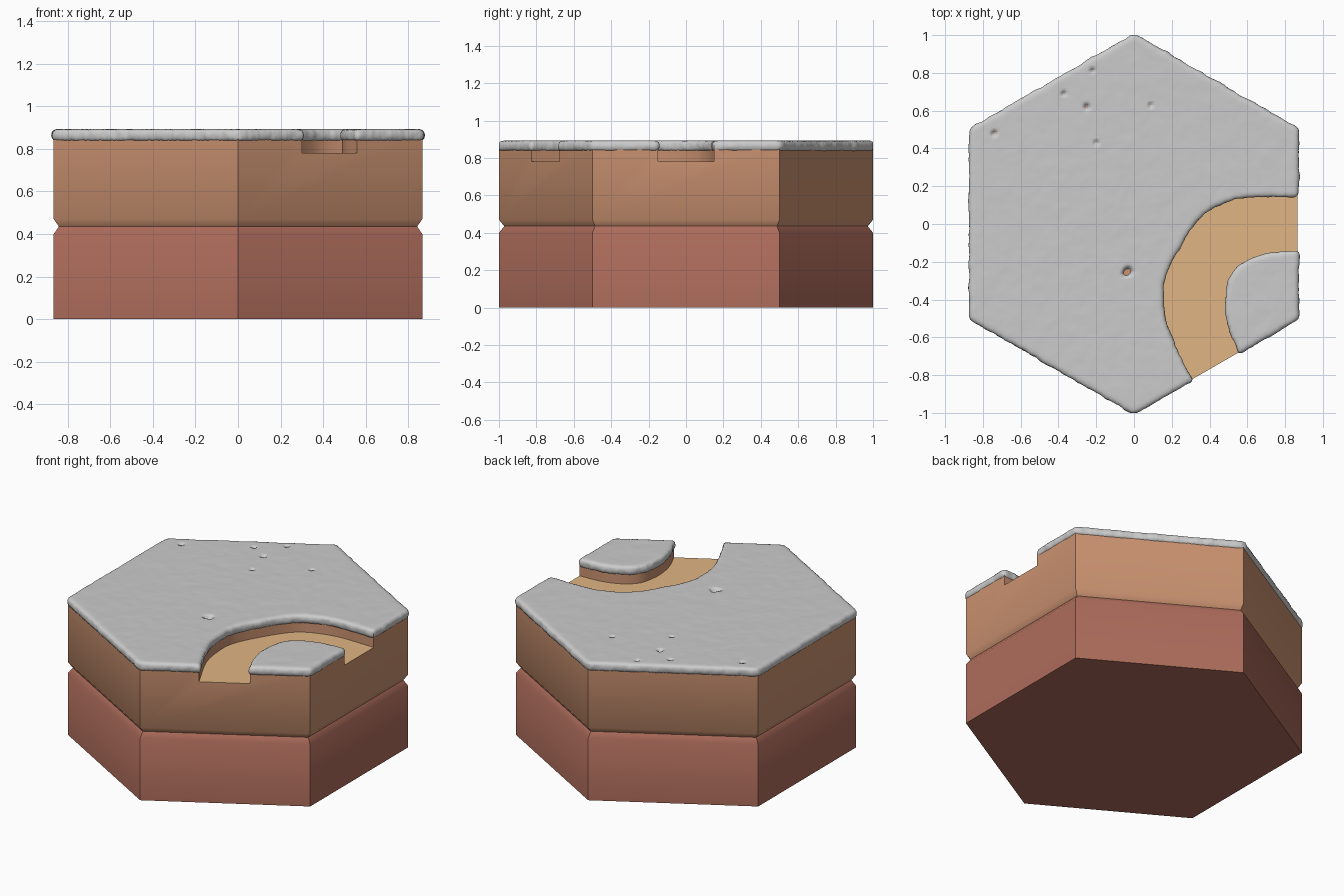
import bpy, bmesh, math
from mathutils import Vector, noise

if "Cube" in bpy.data.objects:
    bpy.data.objects.remove(bpy.data.objects["Cube"])

APO = math.sqrt(3) / 2


def material(name, rgb):
    m = bpy.data.materials.new(name)
    m.diffuse_color = (*rgb, 1)
    m.use_nodes = True
    m.node_tree.nodes["Principled BSDF"].inputs["Base Color"].default_value = m.diffuse_color
    return m


clay = material("clay", (0.42, 0.15, 0.105))
soil = material("soil", (0.60, 0.29, 0.165))
sand = material("sand", (0.75, 0.46, 0.23))


def new_object(name, bm, *mats):
    bmesh.ops.recalc_face_normals(bm, faces=bm.faces)
    me = bpy.data.meshes.new(name)
    bm.to_mesh(me)
    bm.free()
    ob = bpy.data.objects.new(name, me)
    bpy.context.collection.objects.link(ob)
    for m in mats:
        me.materials.append(m)
    return ob


def activate(ob):
    bpy.ops.object.select_all(action='DESELECT')
    ob.select_set(True)
    bpy.context.view_layer.objects.active = ob


def apply_all(ob):
    activate(ob)
    for m in list(ob.modifiers):
        bpy.ops.object.modifier_apply(modifier=m.name)


def hexagon(r=1.0):
    return [(r * math.sin(i * math.pi / 3), r * math.cos(i * math.pi / 3)) for i in range(6)]


def hex_stack(name, rings, *mats):
    bm = bmesh.new()
    loops = [[bm.verts.new((x, y, z)) for x, y in hexagon(r)] for r, z in rings]
    for a, b in zip(loops, loops[1:]):
        for i in range(6):
            j = (i + 1) % 6
            bm.faces.new((a[i], a[j], b[j], b[i]))
    bm.faces.new(loops[0])
    bm.faces.new(loops[-1])
    return new_object(name, bm, *mats)


def slab(name, outline, z0, z1, *mats):
    bm = bmesh.new()
    f = bm.faces.new([bm.verts.new((x, y, z0)) for x, y in outline])
    top = bmesh.ops.extrude_face_region(bm, geom=[f])
    bmesh.ops.translate(bm, vec=(0, 0, z1 - z0),
                        verts=[v for v in top["geom"] if isinstance(v, bmesh.types.BMVert)])
    return new_object(name, bm, *mats)


def smooth_path(pts, steps=4):
    # Catmull-Rom through the points
    p = [Vector(q) for q in pts]
    p = [2 * p[0] - p[1]] + p + [2 * p[-1] - p[-2]]
    out = []
    for a, b, c, d in zip(p, p[1:], p[2:], p[3:]):
        for k in range(steps):
            t = k / steps
            out.append(0.5 * (2 * b + (c - a) * t + (2 * a - 5 * b + 4 * c - d) * t * t
                              + (3 * b - a - 3 * c + d) * t ** 3))
    return [tuple(v) for v in out + [p[-2]]]


# Curved road edges, from the right side to the lower right side
road_out = smooth_path([(APO, .15), (.61, .15), (.43, .10), (.33, .02), (.22, -.15),
                        (.16, -.28), (.15, -.40), (.18, -.58), (.30, -.827)])
road_in = smooth_path([(APO, -.15), (.72, -.16), (.60, -.20), (.52, -.27), (.495, -.36),
                       (.49, -.45), (.51, -.56), (.56, -.677)])

# Lower and upper layers with a V groove between them
lower = hex_stack("lower_layer", [(1, 0), (1, .40), (.972, .435)], clay)
upper = hex_stack("upper_layer", [(.972, .435), (1, .47), (1, .868)], soil, sand)

# Road channel cut into the upper layer
cut = slab("road_cutter",
           [(1.1, .15)] + road_out + [(.40, -1.0), (.66, -.85)] + road_in[::-1] + [(1.1, -.15)],
           .78, 1.0, soil)
cut.hide_render = True
cut.hide_set(True)
mod = upper.modifiers.new("road", 'BOOLEAN')
mod.operation, mod.solver, mod.object = 'DIFFERENCE', 'EXACT', cut
apply_all(upper)
for p in upper.data.polygons:
    p.material_index = int(p.normal.z > .9 and abs(p.center.z - .78) < .005)
for ob in (lower, upper):
    activate(ob)
    bpy.ops.object.shade_smooth_by_angle(angle=math.radians(42))

# Snow-like cover: rounded slab, lumpy rim and a few pits (x, y, radius)
pits = [(-.22, .81, .014), (-.37, .69, .014), (-.25, .62, .018), (.09, .63, .014),
        (-.74, .48, .016), (-.20, .43, .014), (-.03, -.25, .028), (-.045, -.262, .02)]


def cover(name, outline):
    ob = slab(name, outline, .845, .884)
    rm = ob.modifiers.new("remesh", 'REMESH')
    rm.mode, rm.voxel_size = 'VOXEL', .011
    sm = ob.modifiers.new("soften", 'SMOOTH')
    sm.factor, sm.iterations = .5, 5
    apply_all(ob)
    moves = []
    for v in ob.data.vertices:
        n, side = v.normal, 1 - abs(v.normal.z)
        lump = noise.noise(v.co * 14) + .6 * noise.noise(v.co * 32)
        co = v.co + n * (.009 + lump * (.0012 + .006 * side))
        if n.z > .3:
            for x, y, r in pits:
                d = math.hypot(co.x - x, co.y - y) / r
                if d < 1:
                    co.z -= .032 * (1 - d * d)
        moves.append(co)
    for v, co in zip(ob.data.vertices, moves):
        v.co = co
        v.co.y = max(-1, min(1, co.y))
    activate(ob)
    bpy.ops.object.shade_smooth()
    return ob


cover("main_cover", [(APO, .5), (0, 1), (-APO, .5), (-APO, -.5), (0, -1)]
      + road_out[::-1])
cover("corner_cover", road_in + [(APO, -.5)])
